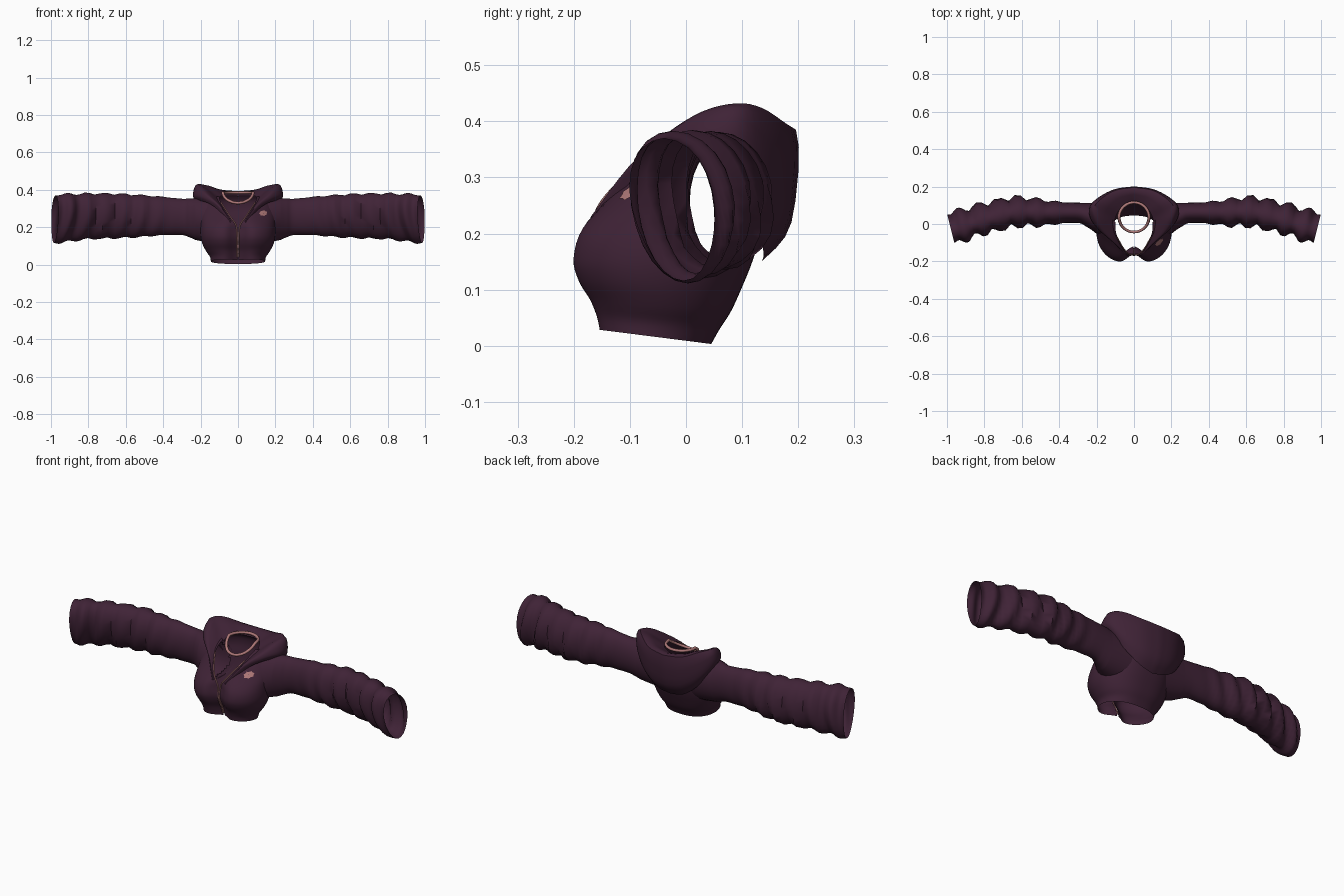
import bpy, math
from mathutils import Vector
from mathutils.bvhtree import BVHTree

old = bpy.data.objects.get("Cube")
if old:
    bpy.data.objects.remove(old, do_unlink=True)


def material(name, rgb):
    mat = bpy.data.materials.new(name)
    mat.use_nodes = True
    mat.diffuse_color = (*rgb, 1)
    mat.node_tree.nodes["Principled BSDF"].inputs["Base Color"].default_value = (*rgb, 1)
    return mat


plum = material("plum cloth", (0.05, 0.0165, 0.037))
rose = material("dusty rose trim", (0.43, 0.19, 0.19))


def clamp(v):
    return max(0.0, min(1.0, v))


def spline(rows, steps):
    """Smoothly resample a list of equal-length tuples."""
    out, last = [], len(rows) - 1
    for i in range(last):
        a, b, c, d = (rows[max(0, min(last, i + k))] for k in (-1, 0, 1, 2))
        for s in range(steps):
            t = s / steps
            out.append(tuple(
                q + 0.5 * t * (r - p + t * (2 * p - 5 * q + 4 * r - w + t * (3 * (q - r) + w - p)))
                for p, q, r, w in zip(a, b, c, d)))
    return out + [tuple(rows[last])]


def smooth(obj, angle):
    bpy.ops.object.select_all(action="DESELECT")
    obj.select_set(True)
    bpy.context.view_layer.objects.active = obj
    bpy.ops.object.shade_smooth_by_angle(angle=math.radians(angle))


def grid_faces(grid, closed=False, skip=None):
    """Vertices and quads of a grid of points."""
    rows, cols = len(grid), len(grid[0])
    verts = [Vector(p) for row in grid for p in row]
    faces = []
    for i in range(rows - 1):
        for j in range(cols if closed else cols - 1):
            k = (j + 1) % cols
            f = (i * cols + j, i * cols + k, (i + 1) * cols + k, (i + 1) * cols + j)
            if not (skip and skip(sum((verts[n] for n in f), Vector()) / 4)):
                faces.append(f)
    return verts, faces


def sheet(name, grid, mat, closed=False, skip=None, mirror=True, angle=50):
    """Cloth surface through a grid of points."""
    verts, faces = grid_faces(grid, closed, skip)
    mesh = bpy.data.meshes.new(name)
    mesh.from_pydata(verts, [], faces)
    mesh.materials.append(mat)
    obj = bpy.data.objects.new(name, mesh)
    bpy.context.collection.objects.link(obj)
    smooth(obj, angle)
    if mirror:
        obj.modifiers.new("Mirror", "MIRROR").merge_threshold = 0.0005


def cord(name, points, radius, cyclic=False, mirror=False):
    curve = bpy.data.curves.new(name, "CURVE")
    curve.dimensions = "3D"
    curve.bevel_depth = radius
    curve.bevel_resolution = 1
    line = curve.splines.new("POLY")
    line.points.add(len(points) - 1)
    for p, co in zip(line.points, points):
        p.co = (*co, 1)
    line.use_cyclic_u = cyclic
    curve.materials.append(rose)
    obj = bpy.data.objects.new(name, curve)
    bpy.context.collection.objects.link(obj)
    if mirror:
        obj.modifiers.new("Mirror", "MIRROR")


# Torso: height, half width, front, back, half gap at the front opening
torso_rows = spline([
    (0.014, 0.145, -0.17, 0.045, 0.004),
    (0.04, 0.15, -0.175, 0.06, 0.004),
    (0.07, 0.17, -0.184, 0.08, 0.004),
    (0.11, 0.19, -0.204, 0.1, 0.004),
    (0.155, 0.2, -0.213, 0.12, 0.004),
    (0.21, 0.2, -0.198, 0.135, 0.01),
    (0.255, 0.2, -0.16, 0.14, 0.04),
    (0.3, 0.195, -0.117, 0.145, 0.07),
    (0.34, 0.175, -0.075, 0.14, 0.095),
    (0.365, 0.13, -0.02, 0.125, 0.1)], 4)


def torso_point(row, t):
    z, half, front, back, gap = row
    power = 0.8 + 0.5 * clamp((z - 0.19) / 0.08)
    start = math.asin((max(gap, 0.003) / half) ** (1 / power))
    a = start + (math.pi - start) * t
    if a > math.pi / 2:
        power = 0.8
    x = half * max(0.0, math.sin(a)) ** power if t < 1 else 0.0
    y = (front + back) / 2 - (back - front) / 2 * math.cos(a)
    if t < 0.5:  # dip between the two sides of the chest
        y += 0.05 * math.exp(-(x / 0.05) ** 2) * clamp((0.29 - z) / 0.1)
    return x, y, z - 0.14 * (y + 0.04) * clamp(1 - z / 0.15)


# Armhole outline as seen from the side: centre and radii
hole_y, hole_z, hole_ry, hole_rz = 0.03, 0.238, 0.09, 0.118


def armhole(c):
    return c.x > 0.08 and math.hypot((c.y - hole_y) / hole_ry, (c.z - hole_z) / hole_rz) < 0.88


torso_grid = [[torso_point(r, j / 48) for j in range(49)] for r in torso_rows]
torso_tree = BVHTree.FromPolygons(*grid_faces(torso_grid))
sheet("torso", torso_grid, plum, skip=armhole)

# Sleeves: distance out, centre y, depth radius, centre z, height radius
sleeve_rows = spline([
    (0.225, 0.04, 0.073, 0.243, 0.112),
    (0.26, 0.051, 0.062, 0.25, 0.104),
    (0.3, 0.06, 0.054, 0.255, 0.097),
    (0.4, 0.06, 0.058, 0.26, 0.102),
    (0.5, 0.06, 0.07, 0.26, 0.11),
    (0.63, 0.065, 0.077, 0.26, 0.118),
    (0.8, 0.03, 0.076, 0.258, 0.122),
    (0.9, 0, 0.074, 0.25, 0.127),
    (0.95, -0.015, 0.078, 0.246, 0.13),
    (0.98, -0.022, 0.076, 0.243, 0.127)], 5)
angles = [math.tau * k / 24 for k in range(24)]


def sleeve_ring(row):
    x, yc, ry, zc, rz = row
    ring = []
    for a in angles:
        s = math.sin(a)
        # fabric folds that deepen toward the cuff
        depth = clamp((x - 0.33) / 0.25) * clamp((0.99 - x) / 0.05)
        fold = depth * math.sin(math.tau * x / 0.1 + 1.3 * s + 0.6 * math.cos(2 * a))
        z = rz * s * (1 + 0.05 * fold)
        taper = 1 + 0.12 * s * clamp((x - 0.7) / 0.25)  # narrower underneath at the cuff
        y = ry * math.cos(a) * taper * (1 + 0.23 * fold) - 0.14 * z * clamp((x - 0.4) / 0.5)
        ring.append((x + 0.25 * y * clamp((x - 0.5) / 0.4), yc + y, zc + z))
    return ring


# The innermost ring is laid on the torso so the sleeve flares into it
root = []
for a in angles:
    y, z = hole_y + hole_ry * math.cos(a), hole_z + hole_rz * math.sin(a)
    hit = torso_tree.ray_cast(Vector((1, y, z)), Vector((-1, 0, 0)))[0]
    root.append((min(hit.x if hit else 0.13, 0.197) - 0.002, y, z))
sheet("sleeves", [root] + [sleeve_ring(r) for r in sleeve_rows], plum, closed=True, angle=60)

# Lowered hood: sections from the back centre round to the lapel,
# each running lower edge, outer bulge, rim, inner neckline
hood_sections = [
    ((0, 0.135, 0.15), (0, 0.188, 0.22), (0, 0.196, 0.385), (0, 0.12, 0.365)),
    ((0.08, 0.138, 0.168), (0.09, 0.18, 0.24), (0.1, 0.18, 0.395), (0.055, 0.1, 0.37)),
    ((0.15, 0.125, 0.22), (0.177, 0.147, 0.295), (0.175, 0.135, 0.424), (0.085, 0.065, 0.37)),
    ((0.205, 0.09, 0.3), (0.236, 0.095, 0.36), (0.212, 0.09, 0.432), (0.1, 0.03, 0.36)),
    ((0.21, 0.03, 0.335), (0.233, 0.03, 0.37), (0.2, 0.03, 0.418), (0.104, 0, 0.35)),
    ((0.175, -0.035, 0.335), (0.185, -0.035, 0.36), (0.165, -0.035, 0.378), (0.1, -0.035, 0.34)),
    ((0.115, -0.09, 0.3), (0.11, -0.1, 0.315), (0.1, -0.102, 0.318), (0.084, -0.09, 0.307)),
    ((0.042, -0.166, 0.22), (0.038, -0.17, 0.228), (0.034, -0.168, 0.23), (0.03, -0.16, 0.225))]
flat = [tuple(v for p in section for v in p) for section in hood_sections]
hood_grid = [spline([row[i:i + 3] for i in range(0, len(row), 3)], 4) for row in spline(flat, 4)]
sheet("hood", hood_grid, plum)

# Neck loop, dropping toward the front
loop = []
for k in range(40):
    a = math.tau * k / 40
    s = math.sin(a)
    loop.append((0.08 * math.cos(a), 0.036 + 0.079 * s, 0.385 + 0.055 * min(s, 0)))
cord("neck_loop", loop, 0.008, cyclic=True)

# Zip trim along both front edges
edge = [Vector(row[0]) + Vector((0, -0.005, 0)) for row in torso_grid[3:-5]]
cord("zip_trim", edge, 0.0035, mirror=True)

# Chest patch laid on the left side of the chest
patch = []
for scale in (0.05, 0.5, 1):
    ring = []
    for k in range(14):
        a = math.tau * k / 14
        r = scale * (1 if k % 2 else 0.8)
        x, z = 0.135 + 0.023 * r * math.cos(a), 0.275 + 0.016 * r * math.sin(a)
        hit = torso_tree.ray_cast(Vector((x, -1, z)), Vector((0, 1, 0)))[0]
        ring.append((x, (hit.y if hit else -0.09) - 0.004, z))
    patch.append(ring)
sheet("chest_patch", patch, rose, closed=True, mirror=False)
